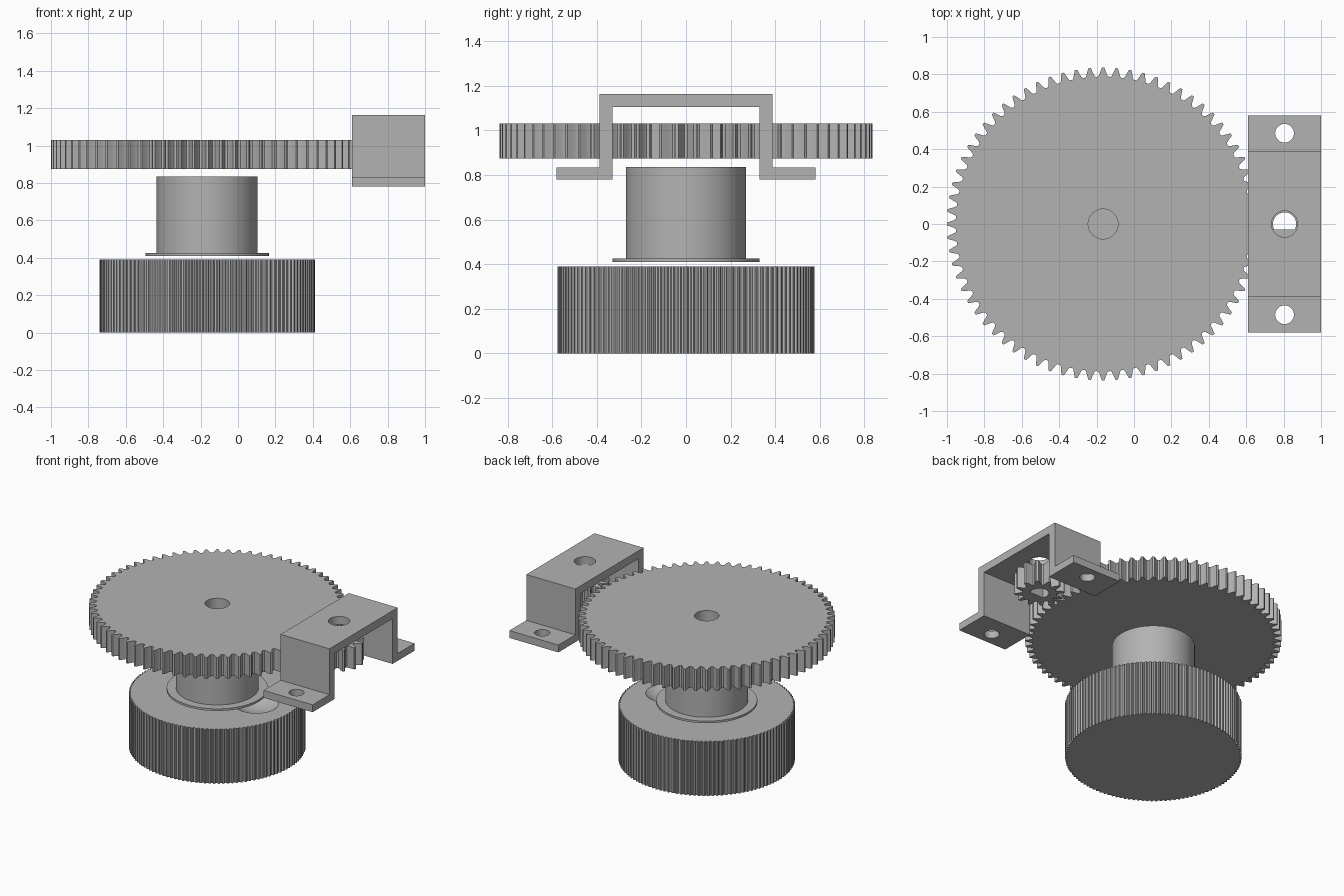
import bpy
import bmesh
from math import sin, cos, pi, asin, radians
from mathutils import Matrix

cube = bpy.data.objects.get("Cube")
if cube:
    bpy.data.objects.remove(cube, do_unlink=True)

AXIS_X, PINION_X = -0.165, 0.805
GEAR_BOTTOM, GEAR_TOP = 0.875, 1.03

# One plain grey for every part
grey = bpy.data.materials.new("plain_grey")
grey.use_nodes = True
grey.diffuse_color = (0.45, 0.45, 0.45, 1)
grey.node_tree.nodes["Principled BSDF"].inputs["Base Color"].default_value = grey.diffuse_color


def circle(r, n=64):
    return [(r * cos(2 * pi * i / n), r * sin(2 * pi * i / n)) for i in range(n)]


def toothed(teeth, profile, phase=0.0):
    """Outline that repeats a tooth profile of (pitch fraction, radius) points."""
    pitch = 2 * pi / teeth
    return [(r * cos((i + f + phase) * pitch), r * sin((i + f + phase) * pitch))
            for i in range(teeth) for f, r in profile]


def gear_profile(root, tip):
    half = [(0.40, 0), (0.30, 0.18), (0.20, 0.58), (0.09, 1)]
    pts = [(-f, h) for f, h in half] + [(f, h) for f, h in reversed(half)]
    return [(f, root + h * (tip - root)) for f, h in pts]


def d_bore(r, flat):
    """Round bore with one flat side facing the front."""
    a0 = asin(-flat / r)
    span = pi - 2 * a0
    return [(r * cos(a0 + span * i / 40), r * sin(a0 + span * i / 40)) for i in range(41)]


def finish(obj, angle=25):
    obj.data.materials.clear()
    obj.data.materials.append(grey)
    bpy.ops.object.select_all(action='DESELECT')
    obj.select_set(True)
    bpy.context.view_layer.objects.active = obj
    bpy.ops.object.shade_smooth_by_angle(angle=radians(angle))
    return obj


def plate(name, loops, z0, z1, matrix=None, angle=25):
    """Solid made from a flat outline (first loop) with holes (other loops)."""
    curve = bpy.data.curves.new(name, 'CURVE')
    curve.dimensions = '2D'
    curve.fill_mode = 'BOTH'
    curve.extrude = (z1 - z0) / 2
    for loop in loops:
        spline = curve.splines.new('POLY')
        spline.points.add(len(loop) - 1)
        for p, (x, y) in zip(spline.points, loop):
            p.co = (x, y, 0, 1)
        spline.use_cyclic_u = True
    obj = bpy.data.objects.new(name, curve)
    bpy.context.collection.objects.link(obj)
    bpy.ops.object.select_all(action='DESELECT')
    obj.select_set(True)
    bpy.context.view_layer.objects.active = obj
    bpy.ops.object.convert(target='MESH')
    obj = bpy.context.view_layer.objects.active
    bm = bmesh.new()
    bm.from_mesh(obj.data)
    bmesh.ops.remove_doubles(bm, verts=bm.verts, dist=1e-5)
    bmesh.ops.translate(bm, verts=bm.verts, vec=(0, 0, (z0 + z1) / 2))
    if matrix:
        bmesh.ops.transform(bm, matrix=matrix, verts=bm.verts)
    bmesh.ops.recalc_face_normals(bm, faces=bm.faces)
    bm.to_mesh(obj.data)
    bm.free()
    return finish(obj, angle)


def cut(obj, cutter):
    """Subtract the cutter from the object, then remove the cutter."""
    cutter.hide_render = True
    bpy.ops.object.select_all(action='DESELECT')
    obj.select_set(True)
    bpy.context.view_layer.objects.active = obj
    mod = obj.modifiers.new("cut", 'BOOLEAN')
    mod.operation = 'DIFFERENCE'
    mod.solver = 'EXACT'
    mod.object = cutter
    bpy.ops.object.modifier_apply(modifier=mod.name)
    bpy.data.objects.remove(cutter, do_unlink=True)


main_axis = Matrix.Translation((AXIS_X, 0, 0))
pinion_axis = Matrix.Translation((PINION_X, 0, 0))

# Large gear and the small pinion that meshes with it
plate("large_gear", [toothed(72, gear_profile(0.788, 0.836)), circle(0.08)],
      GEAR_BOTTOM, GEAR_TOP, main_axis)
plate("pinion", [toothed(12, gear_profile(0.112, 0.163), 0.5), d_bore(0.062, 0.03)],
      GEAR_BOTTOM, GEAR_TOP, pinion_axis)

# Round post with its thin collar
plate("post", [circle(0.27, 96)], 0.425, 0.835, main_axis)
plate("post_collar", [circle(0.33, 96)], 0.41, 0.425, main_axis)

# Knurled knob with a finger dimple in its top
knurl = [(-0.35, 0.565), (-0.15, 0.576), (0.15, 0.576), (0.35, 0.565)]
knob = plate("knurled_knob", [toothed(120, knurl)], 0, 0.39, main_axis, 15)
bpy.ops.mesh.primitive_uv_sphere_add(segments=64, ring_count=32, radius=0.235,
                                     location=(AXIS_X + 0.31, 0, 0.39 + 0.185))
cut(knob, bpy.context.object)
finish(knob, 15)

# Hat-shaped bracket: half section mirrored, swept along x
half = [(0.58, 0.78), (0.58, 0.833), (0.388, 0.833), (0.388, 1.163)]
inner = [(0.33, 1.106), (0.33, 0.78)]
section = (half + [(-y, z) for y, z in reversed(half)]
           + [(-y, z) for y, z in reversed(inner)] + inner)
yz_to_world = Matrix(((0, 0, 1, 0), (1, 0, 0, 0), (0, 1, 0, 0), (0, 0, 0, 1)))
bracket = plate("bracket", [section], 0.61, 1.0, yz_to_world)

# Shaft hole in the bracket top and a screw hole in each foot
for y, z, r in ((0, 1.135, 0.07), (0.485, 0.805, 0.05), (-0.485, 0.805, 0.05)):
    bpy.ops.mesh.primitive_cylinder_add(vertices=48, radius=r, depth=0.15,
                                        location=(PINION_X, y, z))
    cut(bracket, bpy.context.object)
finish(bracket)
